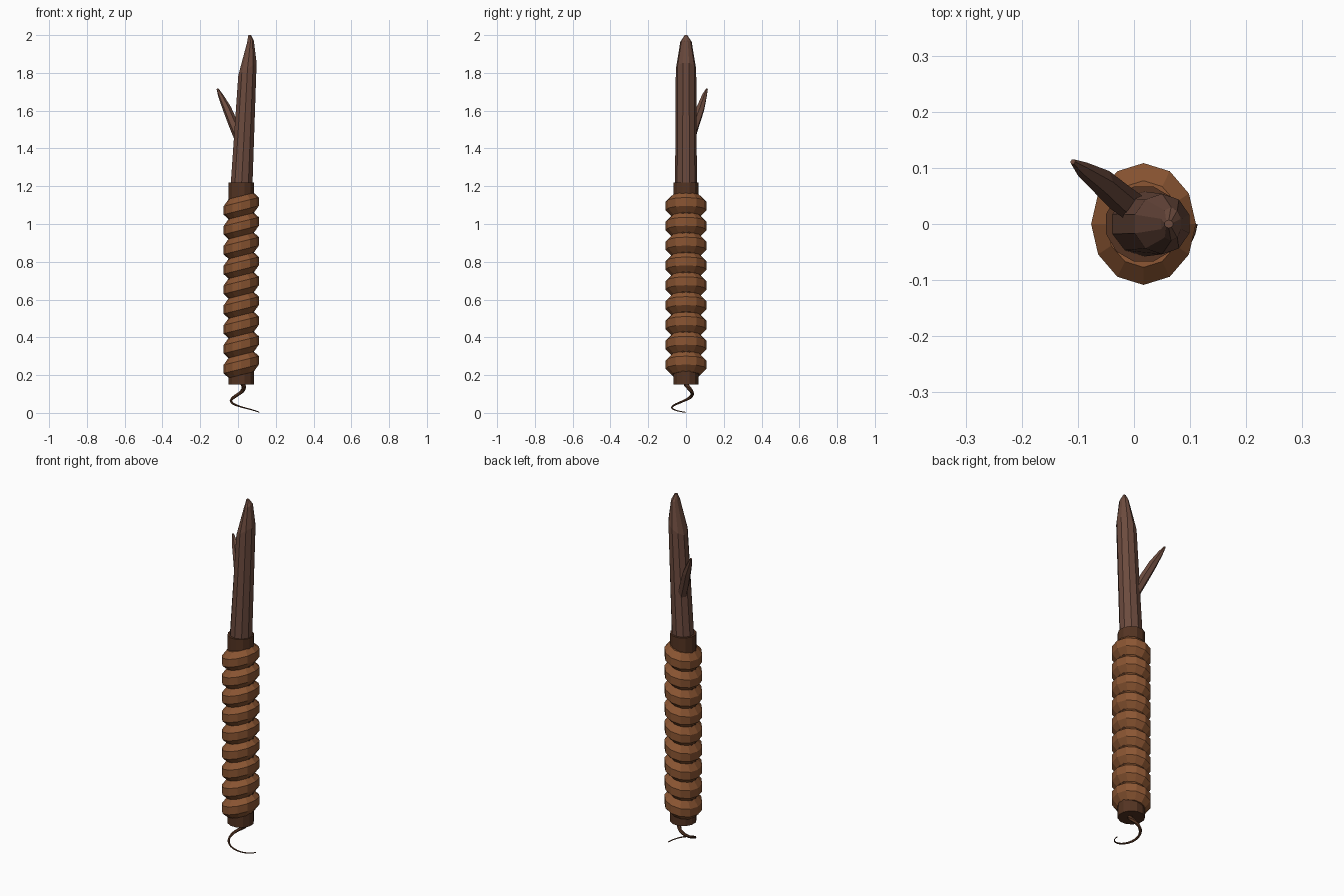
import bpy, bmesh, math
from mathutils import Vector, Matrix

if "Cube" in bpy.data.objects:
    bpy.data.objects.remove(bpy.data.objects["Cube"])


def material(name, rgb):
    m = bpy.data.materials.new(name)
    m.diffuse_color = (*rgb, 1)
    m.use_nodes = True
    m.node_tree.nodes["Principled BSDF"].inputs["Base Color"].default_value = m.diffuse_color
    return m


WOOD = material("grey brown wood", (0.150, 0.070, 0.048))
LEATHER = material("tan leather wrap", (0.254, 0.091, 0.032))
DARK = material("dark brown", (0.088, 0.034, 0.016))


def finish(name, bm, mat):
    bmesh.ops.recalc_face_normals(bm, faces=bm.faces[:])
    me = bpy.data.meshes.new(name)
    bm.to_mesh(me)
    bm.free()
    me.materials.append(mat)
    ob = bpy.data.objects.new(name, me)
    bpy.context.collection.objects.link(ob)
    return ob


def skin(bm, rings, closed=False):
    """Bridge equal rings of points; cap the ends unless closed."""
    rows = [[bm.verts.new(p) for p in r] for r in rings]
    n = len(rows[0])
    pairs = list(zip(rows, rows[1:])) + ([(rows[-1], rows[0])] if closed else [])
    for a, b in pairs:
        for i in range(n):
            j = (i + 1) % n
            bm.faces.new((a[i], a[j], b[j], b[i]))
    if not closed:
        bm.faces.new(rows[0][::-1])
        bm.faces.new(rows[-1])


def flat_ring(x, y, z, rx, ry, n, tilt=0.0):
    """Horizontal elliptical ring; tilt raises its +x side."""
    out = []
    for i in range(n):
        a = 2 * math.pi * (i + 0.5) / n
        out.append(Vector((x + rx * math.cos(a), y + ry * math.sin(a),
                           z + tilt * math.cos(a))))
    return out


def tube(name, path, radii, n, mat):
    """Tapered tube following a path."""
    pts = [Vector(p) for p in path]
    rings = []
    for i, p in enumerate(pts):
        d = (pts[min(i + 1, len(pts) - 1)] - pts[max(i - 1, 0)]).normalized()
        side = d.cross(Vector((0, 0, 1))).normalized()
        up = side.cross(d)
        rings.append([p + radii[i] * (side * math.cos(2 * math.pi * k / n) +
                                      up * math.sin(2 * math.pi * k / n)) for k in range(n)])
    bm = bmesh.new()
    skin(bm, rings)
    return finish(name, bm, mat)


CX = 0.017

# grip core
bm = bmesh.new()
skin(bm, [flat_ring(CX, 0, z, 0.069, 0.069, 12) for z in (0.15, 1.22)])
finish("grip_core", bm, DARK)

# wrapped rings, each leaning up towards +x
for k in range(9):
    bm = bmesh.new()
    rings = []
    for i in range(12):
        a = 2 * math.pi * i / 12
        ring = []
        for j in range(8):
            b = 2 * math.pi * (j + 0.5) / 8
            r = 0.055 + 0.058 * math.cos(b)
            x, y = 0.86 * r * math.cos(a), r * math.sin(a)
            ring.append(Vector((CX + x, y, 0.255 + 0.105 * k + 0.058 * math.sin(b) + 0.25 * x)))
        rings.append(ring)
    skin(bm, rings, closed=True)
    finish("wrap_ring_%d" % (k + 1), bm, LEATHER)

# leaning wooden shaft with a whittled tip
bm = bmesh.new()
skin(bm, [flat_ring(*r) for r in (
    (0.018, 0, 1.19, 0.061, 0.058, 10),
    (0.050, 0, 1.82, 0.051, 0.054, 10, 0.035),
    (0.066, 0, 1.965, 0.019, 0.030, 10, 0.005),
    (0.062, 0, 2.0, 0.008, 0.007, 10))])
finish("wooden_shaft", bm, WOOD)

# side twig
tube("side_twig",
     [(0.012, 0.02, 1.44), (-0.025, 0.047, 1.53), (-0.058, 0.076, 1.61),
      (-0.092, 0.098, 1.68), (-0.109, 0.111, 1.716)],
     [0.026, 0.026, 0.023, 0.014, 0.005], 6, WOOD)

# curling tail string, widening and thinning as it drops
path, radii = [], []
for i in range(33):
    t = i / 32
    a = 2 * math.pi * t
    r = 0.008 + 0.086 * t ** 0.95
    path.append((CX + r * math.cos(a), r * math.sin(a), 0.003 + 0.152 * (1 - t) ** 1.2))
    radii.append(0.011 * (1 - t) ** 1.3 + 0.0025)
tube("tail_string", path, radii, 6, DARK)
